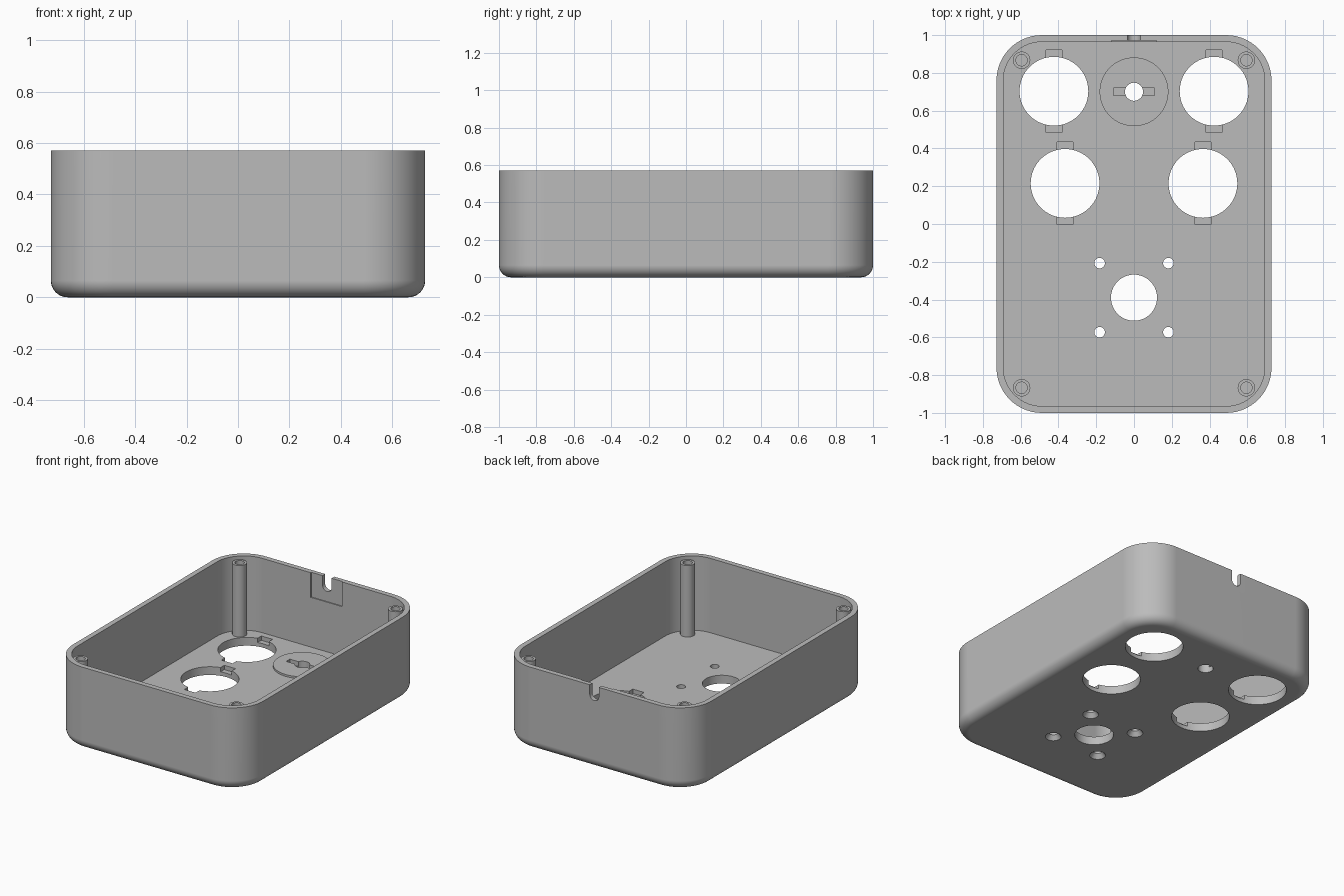
import bpy, bmesh, math
from math import pi, cos, sin

if "Cube" in bpy.data.objects:
    bpy.data.objects.remove(bpy.data.objects["Cube"], do_unlink=True)

HX, HY, H = 0.728, 1.0, 0.57      # half width, half depth, height
CORNER, FILLET = 0.24, 0.065      # plan corner radius, bottom edge radius
WALL, FLOOR = 0.036, 0.057

grey = bpy.data.materials.new("plain grey")
grey.use_nodes = True
grey.diffuse_color = (0.5, 0.5, 0.5, 1)
grey.node_tree.nodes["Principled BSDF"].inputs["Base Color"].default_value = (0.5, 0.5, 0.5, 1)


def loft(name, rings, closed=False):
    """Skin a stack of equal-sized rings; cap both ends unless closed."""
    bm = bmesh.new()
    loops = [[bm.verts.new(p) for p in ring] for ring in rings]
    n = len(loops[0])
    pairs = list(zip(loops, loops[1:]))
    if closed:
        pairs.append((loops[-1], loops[0]))
    else:
        bm.faces.new(loops[0])
        bm.faces.new(loops[-1])
    for a, b in pairs:
        for i in range(n):
            j = (i + 1) % n
            bm.faces.new((a[i], a[j], b[j], b[i]))
    bmesh.ops.recalc_face_normals(bm, faces=bm.faces)
    mesh = bpy.data.meshes.new(name)
    bm.to_mesh(mesh)
    bm.free()
    mesh.materials.append(grey)
    obj = bpy.data.objects.new(name, mesh)
    bpy.context.collection.objects.link(obj)
    return obj


def lathe(name, x, y, profile, n=48, closed=False):
    """Turn (radius, z) points about a vertical axis at x, y."""
    return loft(name, [[(x + r * cos(2 * pi * i / n), y + r * sin(2 * pi * i / n), z)
                        for i in range(n)] for r, z in profile], closed)


def block(name, x0, x1, y0, y1, z0, z1):
    return loft(name, [[(x0, y0, z), (x1, y0, z), (x1, y1, z), (x0, y1, z)] for z in (z0, z1)])


def rounded_rect(inset, z, steps=14):
    """Plan outline of the case, moved inwards by inset."""
    r = CORNER - inset
    pts = []
    for k, (sx, sy) in enumerate(((1, 1), (-1, 1), (-1, -1), (1, -1))):
        for i in range(steps + 1):
            a = (k + i / steps) * pi / 2
            pts.append((sx * (HX - CORNER) + r * cos(a), sy * (HY - CORNER) + r * sin(a), z))
    return pts


def cut(target, cutter):
    mod = target.modifiers.new("cut", 'BOOLEAN')
    mod.operation, mod.solver, mod.object = 'DIFFERENCE', 'EXACT', cutter
    bpy.context.view_layer.objects.active = target
    bpy.ops.object.modifier_apply(modifier=mod.name)


def finish(obj):
    bpy.ops.object.select_all(action='DESELECT')
    obj.select_set(True)
    bpy.context.view_layer.objects.active = obj
    bpy.ops.object.shade_smooth_by_angle(angle=math.radians(30))
    mod = obj.modifiers.new("even shading", 'WEIGHTED_NORMAL')
    mod.keep_sharp = True


# Open case with a rounded bottom edge
rings = []
for i in range(9):
    a = i / 8 * pi / 2
    rings.append(rounded_rect(FILLET * (1 - sin(a)), FILLET * (1 - cos(a))))
rings += [rounded_rect(0, H), rounded_rect(WALL, H), rounded_rect(WALL, FLOOR)]
case = loft("case", rings)

# Raised round pad on the floor
PAD_Y, PAD_TOP = 0.7, FLOOR + 0.013
pad = lathe("floor_pad", 0, PAD_Y, [(0.182, FLOOR - 0.001), (0.182, PAD_TOP)], 64)

cutters = []
# Large openings with shallow locating pockets at front and back
for s in (-1, 1):
    for x, y in ((0.424, 0.703), (0.365, 0.215)):
        cutters.append(lathe("opening_cutter", s * x, y, [(0.182, -0.1), (0.182, 0.2)], 64))
        cutters.append(block("pocket_cutter", s * x - 0.043, s * x + 0.043,
                             y - 0.218, y + 0.218, FLOOR - 0.03, 0.2))

# Centre opening and its four countersunk screw holes
cutters.append(lathe("centre_cutter", 0, -0.39, [(0.122, -0.1), (0.122, 0.2)], 64))
for sx in (-1, 1):
    for sy in (-1, 1):
        cutters.append(lathe("screw_cutter", sx * 0.182, -0.39 + sy * 0.183,
                             [(0.05, -0.1), (0.05, 0), (0.028, 0.03), (0.028, 0.2)], 32))

# Cable notch with a round bottom, and a thin recess behind it
NOTCH = 0.035
arc = [(NOTCH * cos(pi + pi * i / 12), H - 0.065 + NOTCH * sin(pi + pi * i / 12)) for i in range(13)]
outline = arc + [(NOTCH, H + 0.1), (-NOTCH, H + 0.1)]
cutters.append(loft("notch_cutter", [[(x, y, z) for x, z in outline] for y in (0.9, 1.1)]))
cutters.append(block("recess_cutter", -0.12, 0.12, 0.9, HY - WALL + 0.007, H - 0.17, H + 0.1))

# Hole and slot through the pad
pad_cutters = [lathe("pad_hole_cutter", 0, PAD_Y, [(0.048, -0.1), (0.048, 0.2)], 32),
               block("slot_cutter", -0.108, 0.108, PAD_Y - 0.02, PAD_Y + 0.02, FLOOR - 0.02, 0.2)]

for c in cutters + pad_cutters:
    cut(case, c)
for c in pad_cutters:
    cut(pad, c)
for c in cutters + pad_cutters:
    bpy.data.objects.remove(c, do_unlink=True)
finish(case)
finish(pad)

# Hollow corner posts
for sx, side in ((-1, "right"), (1, "left")):
    for sy, end in ((-1, "front"), (1, "back")):
        post = lathe(f"{end}_{side}_post", sx * 0.595, sy * 0.867,
                     [(0.046, FLOOR - 0.001), (0.046, H - 0.02), (0.03, H - 0.02), (0.03, 0.15)], 32)
        finish(post)
